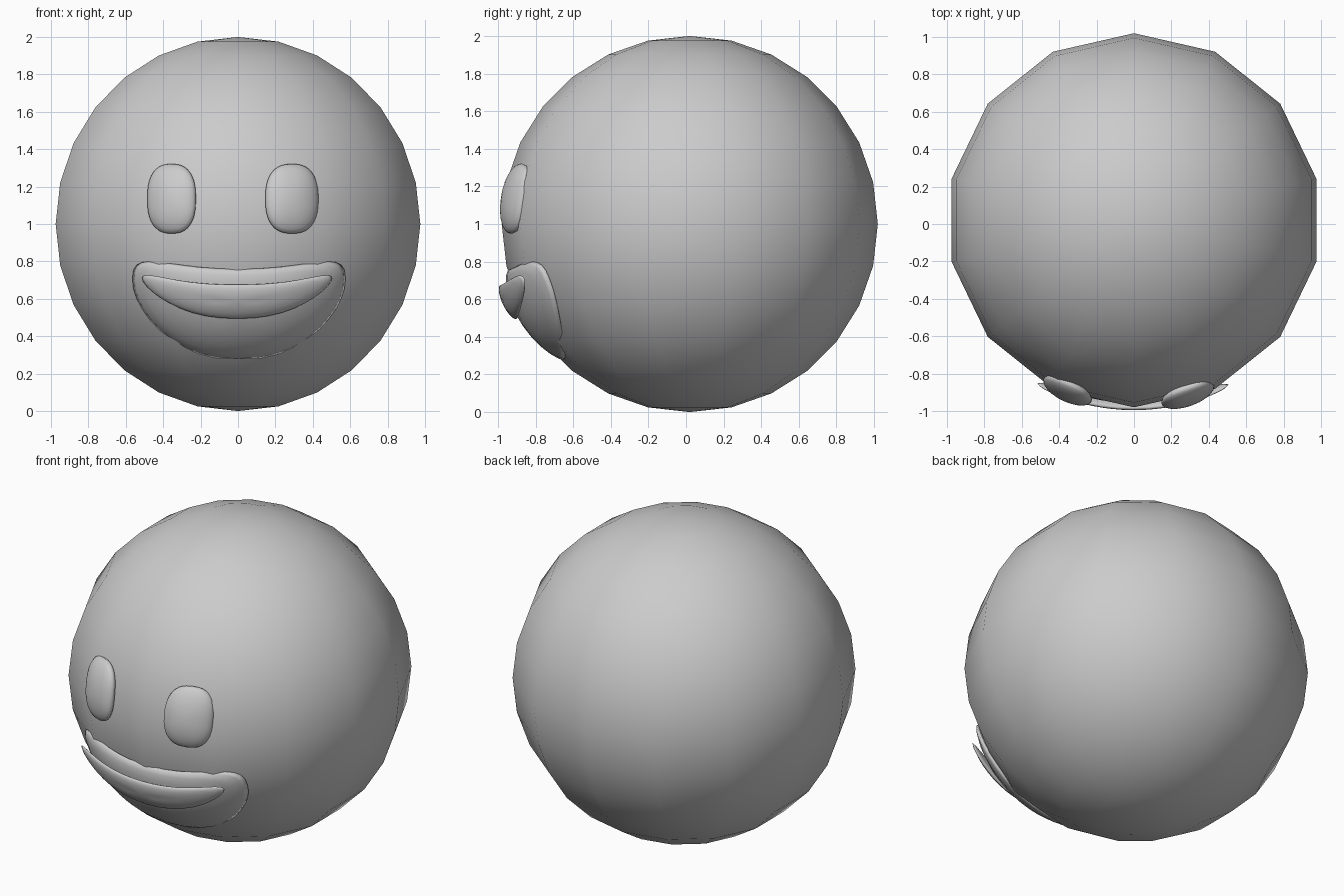
import bpy, bmesh
from math import sin, cos, pi, sqrt

if "Cube" in bpy.data.objects:
    bpy.data.objects.remove(bpy.data.objects["Cube"])

CENTRE = (0.0, 0.02, 1.0)

# head: low-poly ball with smooth shading
bpy.ops.mesh.primitive_uv_sphere_add(segments=14, ring_count=14, radius=1, location=CENTRE)
head = bpy.context.object
head.name = "head"
bpy.ops.object.shade_smooth()


def signed_pow(v, p):
    return (abs(v) ** p) * (1 if v >= 0 else -1)


def pillow(name, cx, cz, w, h, edge, front, back, bend=0.0, n=2.0, seg=40, rings=12):
    """Lens-shaped pad wrapped on the head; edge/front/back are radii from the head centre."""
    bm = bmesh.new()

    def point(phi, theta):
        r = sin(phi)
        a = r * signed_pow(cos(theta), 2 / n)
        b = r * signed_pow(sin(theta), 2 / n)
        x = cx + w * a
        z = cz + h * b + bend * abs(a) ** 2.3
        lift = cos(phi)
        rad = edge + (front - edge) * lift if lift > 0 else edge + (edge - back) * lift
        y = CENTRE[1] - sqrt(rad ** 2 - x ** 2 - (z - CENTRE[2]) ** 2)
        return bm.verts.new((x, y, z))

    loops = [[point(pi * i / rings, 2 * pi * j / seg) for j in range(seg)]
             for i in range(1, rings)]
    for la, lb in zip(loops, loops[1:]):
        for j in range(seg):
            k = (j + 1) % seg
            bm.faces.new((la[j], la[k], lb[k], lb[j]))
    for loop, phi in ((loops[0], 0), (loops[-1], pi)):
        tip = point(phi, 0)
        for j in range(seg):
            bm.faces.new((loop[j], loop[(j + 1) % seg], tip))
    bmesh.ops.recalc_face_normals(bm, faces=bm.faces)
    for f in bm.faces:
        f.smooth = True
    mesh = bpy.data.meshes.new(name)
    bm.to_mesh(mesh)
    bm.free()
    obj = bpy.data.objects.new(name, mesh)
    bpy.context.collection.objects.link(obj)
    return obj


# eyes
for side, x, w in (("left", -0.355, 0.13), ("right", 0.288, 0.142)):
    pillow("eye_" + side, x, 1.135, w, 0.186, 0.995, 1.043, 0.94, n=2.5)

# open mouth and the row of teeth in front of it
pillow("mouth", 0.005, 0.518, 0.57, 0.242, 0.985, 1.042, 0.955, bend=0.19, n=2.4)
pillow("teeth", -0.005, 0.585, 0.51, 0.091, 1.055, 1.082, 1.03, bend=0.125, n=2.1)
